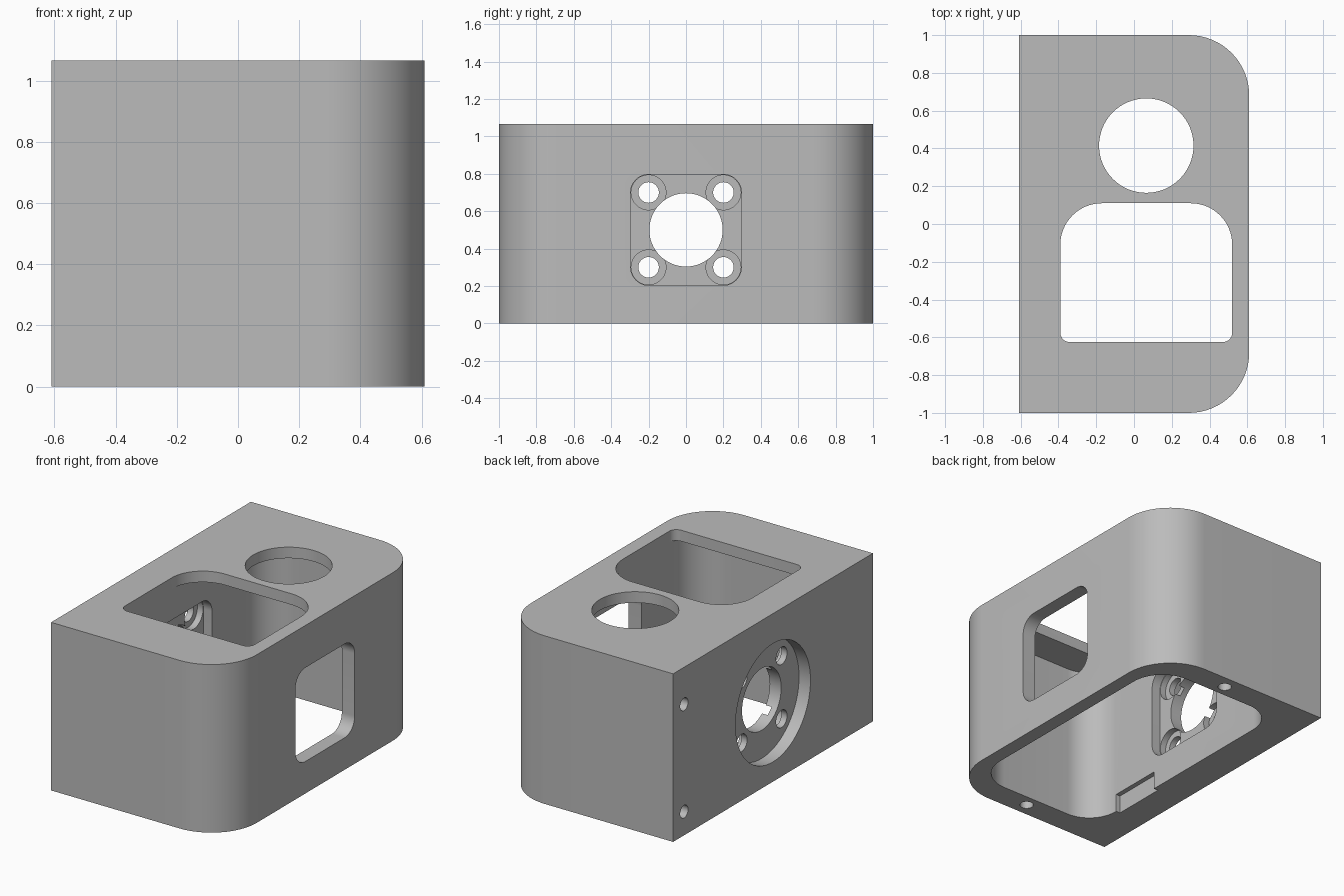
import bpy
import bmesh
from math import sin, cos, pi
from mathutils import Vector

cube = bpy.data.objects.get("Cube")
if cube:
    bpy.data.objects.remove(cube, do_unlink=True)

# One plain grey for the whole housing
grey = bpy.data.materials.new("plain_grey")
grey.use_nodes = True
COLOUR = (0.5, 0.5, 0.5, 1)
grey.diffuse_color = COLOUR
grey.node_tree.nodes["Principled BSDF"].inputs["Base Color"].default_value = COLOUR


def rounded(u0, u1, v0, v1, radii, steps=16):
    """Rectangle outline; radii run counter-clockwise from the low corner."""
    corners = [(u0, v0, 1, 1), (u1, v0, -1, 1), (u1, v1, -1, -1), (u0, v1, 1, -1)]
    points = []
    for i, ((u, v, su, sv), r) in enumerate(zip(corners, radii)):
        if r == 0:
            points.append((u, v))
            continue
        for k in range(steps + 1):
            a = pi + (i + k / steps) * pi / 2
            points.append((u + su * r + r * cos(a), v + sv * r + r * sin(a)))
    return points


def circle(u, v, r, sides=48):
    return [(u + r * cos(2 * pi * k / sides), v + r * sin(2 * pi * k / sides))
            for k in range(sides)]


def prism(name, outline, axis, low, high):
    """Extrude an outline along x (outline in y, z) or z (outline in x, y)."""
    def place(u, v, w):
        return (w, u, v) if axis == "X" else (u, v, w)
    bm = bmesh.new()
    face = bm.faces.new([bm.verts.new(place(u, v, low)) for u, v in outline])
    top = bmesh.ops.extrude_face_region(bm, geom=[face])["geom"]
    bmesh.ops.translate(bm, vec=Vector(place(0, 0, high - low)),
                        verts=[g for g in top if isinstance(g, bmesh.types.BMVert)])
    bmesh.ops.recalc_face_normals(bm, faces=bm.faces[:])
    mesh = bpy.data.meshes.new(name)
    bm.to_mesh(mesh)
    bm.free()
    mesh.materials.append(grey)
    obj = bpy.data.objects.new(name, mesh)
    bpy.context.scene.collection.objects.link(obj)
    return obj


W, H = 0.61, 1.065           # half width, height
WALL, INNER = -0.39, 0.52    # inner faces of the mounting wall and thin wall
MID = 0.5                    # height of the mount centre

housing = prism("housing", rounded(-W, W, -1, 1, (0, 0.32, 0.32, 0)), "Z", 0, H)

cutters = [
    # Hollow inside, open at the bottom
    prism("cavity", rounded(WALL, INNER, -0.84, 0.84, (0.2, 0.22, 0.22, 0.2)), "Z", -0.1, H - 0.07),
    # Openings in the top
    prism("top_opening", rounded(WALL, INNER, -0.625, 0.11, (0.05, 0.05, 0.22, 0.22)), "Z", 0.9, 1.2),
    prism("top_round_hole", circle(0.065, 0.415, 0.25, 64), "Z", 0.9, 1.2),
    # Window in the thin wall, matching recess inside the mounting wall
    prism("side_window", rounded(-0.297, 0.297, MID - 0.297, MID + 0.297, (0.1,) * 4), "X", 0.4, 0.7),
    prism("mount_recess", rounded(-0.297, 0.297, MID - 0.297, MID + 0.297, (0.1,) * 4), "X", -0.45, -0.3),
    # Round seat outside and shaft hole through the mounting wall
    prism("round_seat", circle(0, MID, 0.375, 64), "X", -0.7, -0.53),
    prism("shaft_hole", circle(0, MID, 0.196, 64), "X", -0.7, -0.3),
    # Shallow notch at the bottom of the mounting wall
    prism("bottom_notch", rounded(-0.63, -0.28, -0.1, 0.115, (0,) * 4), "X", WALL - 0.03, -0.3),
]

# Four counterbored screw holes round the shaft
for y in (-0.2, 0.2):
    for z in (MID - 0.2, MID + 0.2):
        cutters.append(prism("screw_hole", circle(y, z, 0.055, 32), "X", -0.7, -0.3))
        cutters.append(prism("counterbore", circle(y, z, 0.093), "X", -0.49, -0.31))

# Blind screw holes in the bottom rim and the mounting face
for y in (-0.915, 0.915):
    cutters.append(prism("rim_hole", circle(0.065, y, 0.04, 24), "Z", -0.1, 0.25))
for z in (0.15, 0.83):
    cutters.append(prism("face_hole", circle(0.89, z, 0.04, 24), "X", -0.7, -0.4))

# Cut everything, then bake the result and drop the cutters
for cutter in cutters:
    cutter.hide_render = True
    mod = housing.modifiers.new(cutter.name, "BOOLEAN")
    mod.operation = "DIFFERENCE"
    mod.solver = "EXACT"
    mod.object = cutter
bpy.context.view_layer.update()
baked = bpy.data.meshes.new_from_object(housing.evaluated_get(bpy.context.evaluated_depsgraph_get()))
housing.modifiers.clear()
housing.data = baked
baked.materials.clear()
baked.materials.append(grey)
for poly in baked.polygons:
    poly.material_index = 0
for cutter in cutters:
    bpy.data.objects.remove(cutter, do_unlink=True)

# Smooth curves, crisp edges
bpy.ops.object.select_all(action="DESELECT")
housing.select_set(True)
bpy.context.view_layer.objects.active = housing
bpy.ops.object.shade_smooth_by_angle(angle=pi / 6)
